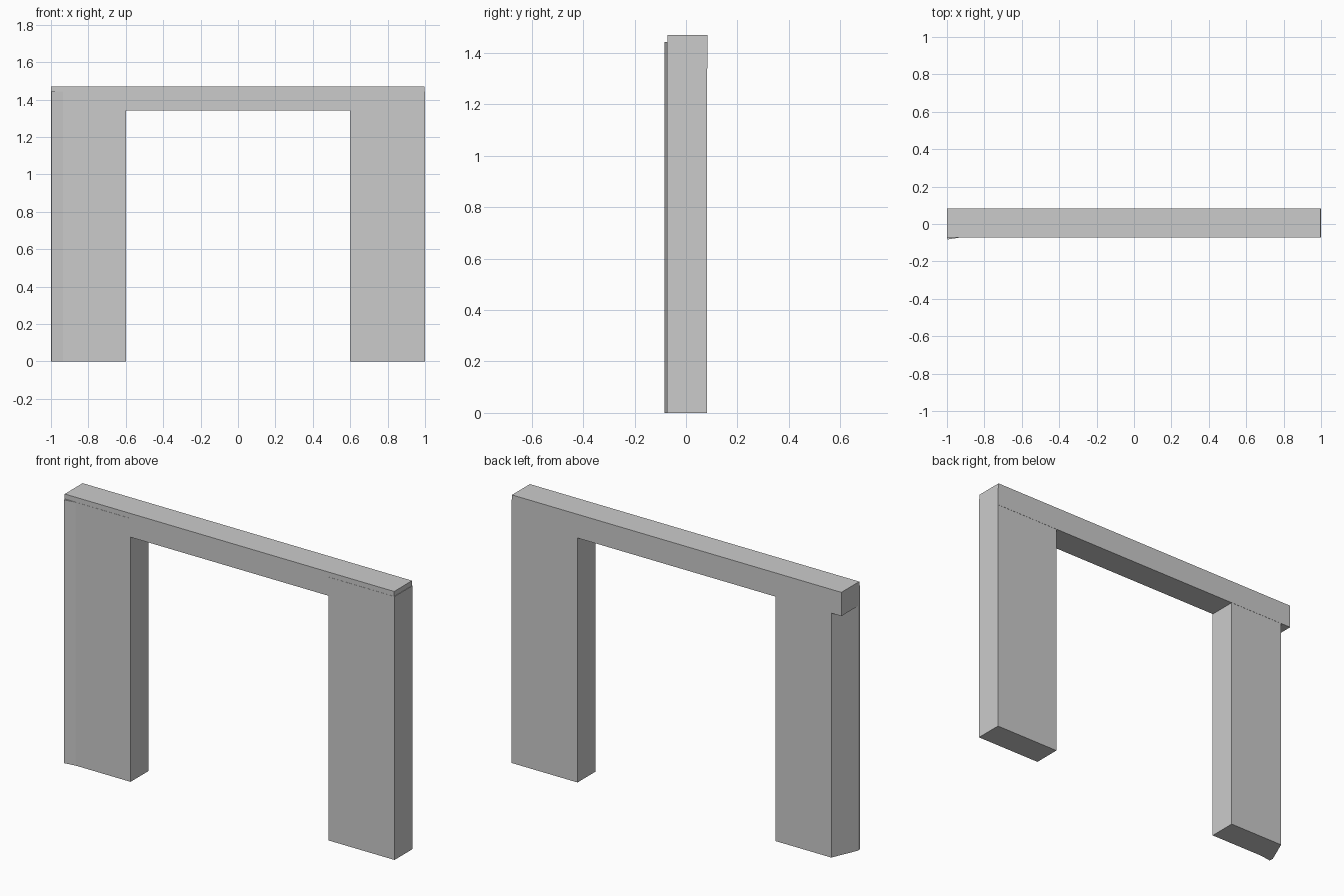
import bpy, bmesh

if "Cube" in bpy.data.objects:
    bpy.data.objects.remove(bpy.data.objects["Cube"])

BACK, FRONT = 0.083, -0.072
TOP, SOFFIT, LEG_TOP = 1.47, 1.34, 1.443


def prism(name, footprint, z0, z1):
    """Extrude a flat footprint (x, y points) from z0 up to z1."""
    bm = bmesh.new()
    face = bm.faces.new([bm.verts.new((x, y, z0)) for x, y in footprint])
    ext = bmesh.ops.extrude_face_region(bm, geom=[face])
    for v in ext["geom"]:
        if isinstance(v, bmesh.types.BMVert):
            v.co.z = z1
    bmesh.ops.recalc_face_normals(bm, faces=bm.faces[:])
    mesh = bpy.data.meshes.new(name)
    bm.to_mesh(mesh)
    bm.free()
    obj = bpy.data.objects.new(name, mesh)
    bpy.context.collection.objects.link(obj)
    return obj


def rect(x0, x1, y0, y1):
    return [(x0, y0), (x1, y0), (x1, y1), (x0, y1)]


# Lintel across the opening, stopping just short of the right leg's outer face
prism("lintel", rect(-1.0, 0.997, FRONT, BACK), SOFFIT, TOP)

# Plain rectangular right leg
prism("right_leg", rect(0.6, 1.0, FRONT - 0.001, BACK - 0.001), 0, LEG_TOP)

# Left leg: outer end cut at a slant, with a small lip flaring to the front
prism("left_leg", [(-0.6, FRONT - 0.001), (-0.935, FRONT - 0.001),
                   (-0.998, -0.083), (-1.0, -0.06),
                   (-0.938, BACK - 0.001), (-0.6, BACK - 0.001)], 0, LEG_TOP)
